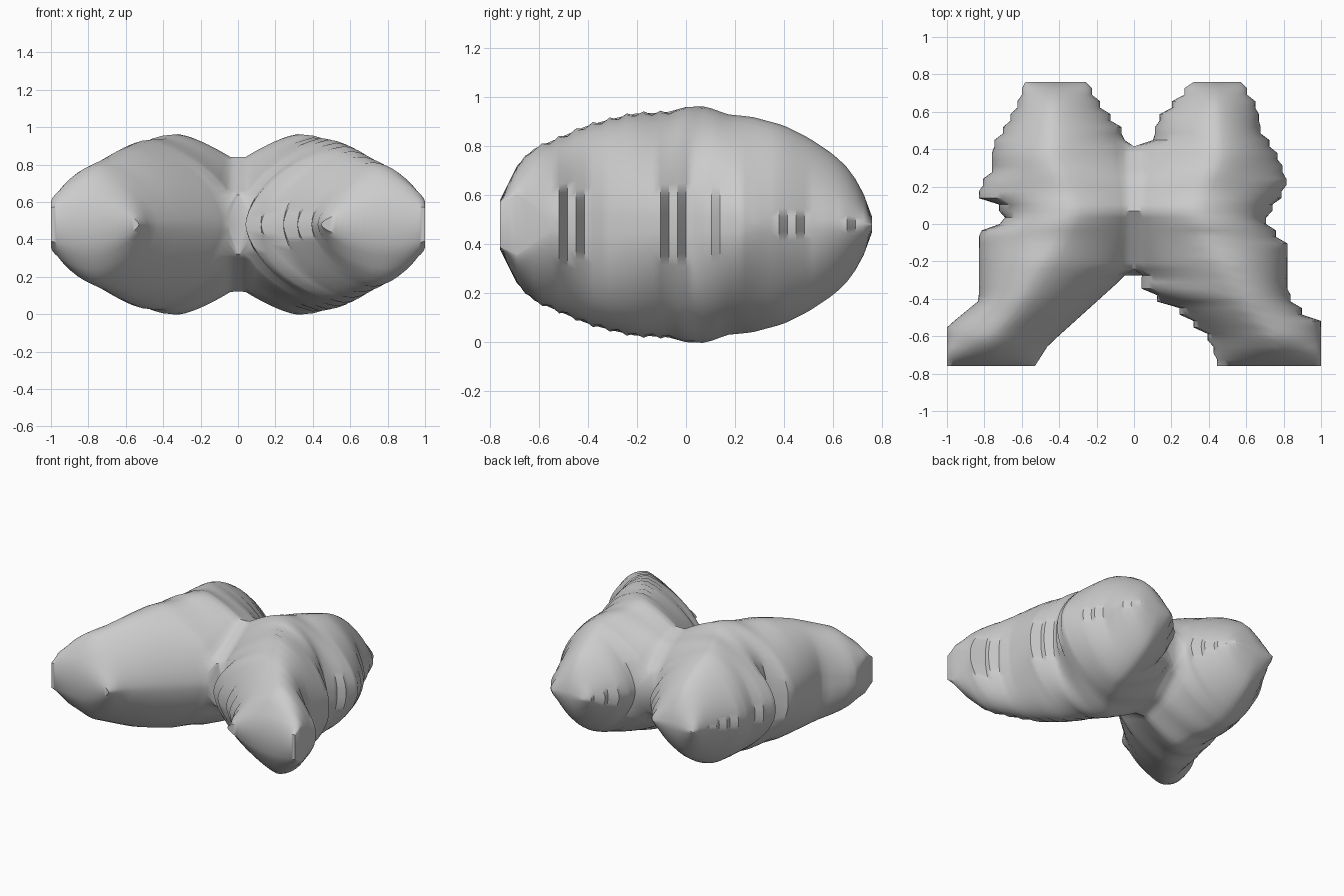
import bpy, bmesh, math

cube = bpy.data.objects.get("Cube")
if cube:
    bpy.data.objects.remove(cube, do_unlink=True)

MID = 0.48          # height of the rim
ROW = 0.0345        # spacing of the cross-sections
HALF = 0.76         # half depth
COLS = 24


def lerp(table, y):
    """Piecewise linear lookup."""
    if y <= table[0][0]:
        return table[0][1]
    for (a, va), (b, vb) in zip(table, table[1:]):
        if y <= b:
            return va + (vb - va) * (y - a) / (b - a)
    return table[-1][1]


# Ridge height and position, saddle height and outer wall height along the depth
peak = [(-.76, .1), (-.69, .24), (-.62, .31), (-.4, .405), (-.3, .432), (-.21, .453),
        (-.08, .458), (0, .48), (.08, .483), (.17, .45), (.27, .44), (.4, .405),
        (.5, .355), (.6, .288), (.65, .243), (.7, .175), (.735, .105), (.76, .03)]
ridge = [(-.76, .78), (-.6, .74), (-.48, .63), (-.28, .51), (-.07, .38),
         (.07, .32), (.2, .37), (.35, .44), (.76, .43)]
saddle = [(-.27, .14), (.07, .36), (.25, .3), (.42, .13)]
wall = [(-.76, .09), (-.69, .12), (-.55, .02), (-.4, .04), (.2, .03), (.3, 0)]

# Fullness of the outer flank: rounder on the front legs
fullness = [(0, 1.9), (.2, 1.5)]

# Smooth outer flank, then the ragged rims, as distance from the middle
flank = [(-.76, 1), (-.55, .98), (-.4, .86), (-.05, .79), (.05, .74),
         (.2, .8), (.4, .75), (.6, .65), (.76, .58)]
right_outer = [(-.76, 1), (-.55, 1), (-.41, .83), (-.04, .83), (.01, .69),
               (.07, .69), (.14, .83), (.2, .83), (.27, .76), (.41, .76),
               (.5, .7), (.62, .63), (.76, .58)]
right_inner = [(-.76, .53), (-.65, .46), (-.28, .05), (.42, .05), (.48, .05),
               (.62, .17), (.76, .26)]
left_outer = [(-.76, 1), (-.5, 1), (-.47, .9), (-.42, .86), (-.38, .82),
              (-.08, .82), (-.04, .73), (.03, .7), (.1, .75), (.2, .82),
              (.28, .8), (.4, .75), (.48, .68), (.62, .66), (.76, .57)]
left_inner = [(-.76, .45), (-.62, .41), (-.41, .18), (-.38, .04), (-.28, .04),
              (.42, .1), (.55, .12), (.76, .32)]


def is_joined(y):
    return saddle[0][0] < y < saddle[-1][0]


def bulge(a, power):
    return (1 - a ** power) ** .6


def section(y, row, outer, inner, stepped, ribbed):
    """Points (x, height) across one lobe, from outer rim to inner rim."""
    top, mid = lerp(peak, y), lerp(ridge, y)
    rim_y = y
    if stepped:
        rim_y = -HALF + 2 * ROW * math.floor((y + HALF) / (2 * ROW) + .01) + ROW / 2
    points = []
    for i in range(COLS + 1):
        u = math.sin(math.pi / 2 * (2 * i / COLS - 1))
        a = min(abs(u), 1)
        if u < 0:
            edge, low = lerp(flank, y), min(lerp(wall, y), top)
            step = lerp(outer, rim_y) - edge
            f = bulge(a, lerp(fullness, y))
        elif is_joined(y):
            # The saddle is level across the middle
            edge, low, step = 0, lerp(saddle, y), 0
            b = min(1, a / .88)
            w = low / .36
            f = (1 - w) * bulge(b, 1.5) + w * (1 - b ** 1.4)
        else:
            edge, low = lerp(inner, y), 0
            step = lerp(inner, rim_y) - edge
            f = bulge(a, 1.5)
        x = mid + (edge - mid) * a + step * a ** 4
        h = low + (top - low) * f
        if ribbed:
            h += (.008 if row % 2 else -.008) * (1 - a) ** 4
        points.append((x, h))
    return points


def strip(bm, a, b):
    """Quads between two rows of vertices."""
    for i in range(len(a) - 1):
        bm.faces.new((a[i], a[i + 1], b[i + 1], b[i]))


# Inflated body: two lobed sides joined by a saddle, mirrored above and below
bm = bmesh.new()
rows = round(2 * HALF / ROW)
depths = [-HALF + 2 * HALF * r / rows for r in range(rows + 1)]
for side, outer, inner in ((-1, right_outer, right_inner), (1, left_outer, left_inner)):
    sections = []
    for r, y in enumerate(depths):
        stepped = side > 0 or y > .05
        ribbed = side > 0 and -.7 < y < -.05
        sections.append(section(y, r, outer, inner, stepped, ribbed))
    above, below = [
        [[bm.verts.new((side * x, y, MID + up * h)) for x, h in pts]
         for y, pts in zip(depths, sections)] for up in (1, -1)]
    for grid in (above, below):
        for a, b in zip(grid, grid[1:]):
            strip(bm, a, b)
    # Narrow walls at the front, the back and the outer rim
    for end in (0, -1):
        strip(bm, above[end], below[end])
    strip(bm, [r[0] for r in above], [r[0] for r in below])

# Weld the rims and the saddle, then close the gaps at the ends of the saddle
bmesh.ops.remove_doubles(bm, verts=bm.verts, dist=.0005)
bmesh.ops.holes_fill(bm, edges=[e for e in bm.edges if e.is_boundary], sides=0)
bmesh.ops.recalc_face_normals(bm, faces=bm.faces)
mesh = bpy.data.meshes.new("inflated_body")
bm.to_mesh(mesh)
bm.free()
body = bpy.data.objects.new("inflated_body", mesh)
bpy.context.collection.objects.link(body)

# Plain grey
grey = bpy.data.materials.new("plain_grey")
grey.use_nodes = True
colour = (.6, .6, .6, 1)
grey.diffuse_color = colour
grey.node_tree.nodes["Principled BSDF"].inputs["Base Color"].default_value = colour
mesh.materials.append(grey)

bpy.ops.object.select_all(action='DESELECT')
body.select_set(True)
bpy.context.view_layer.objects.active = body
bpy.ops.object.shade_smooth_by_angle(angle=math.radians(45))
